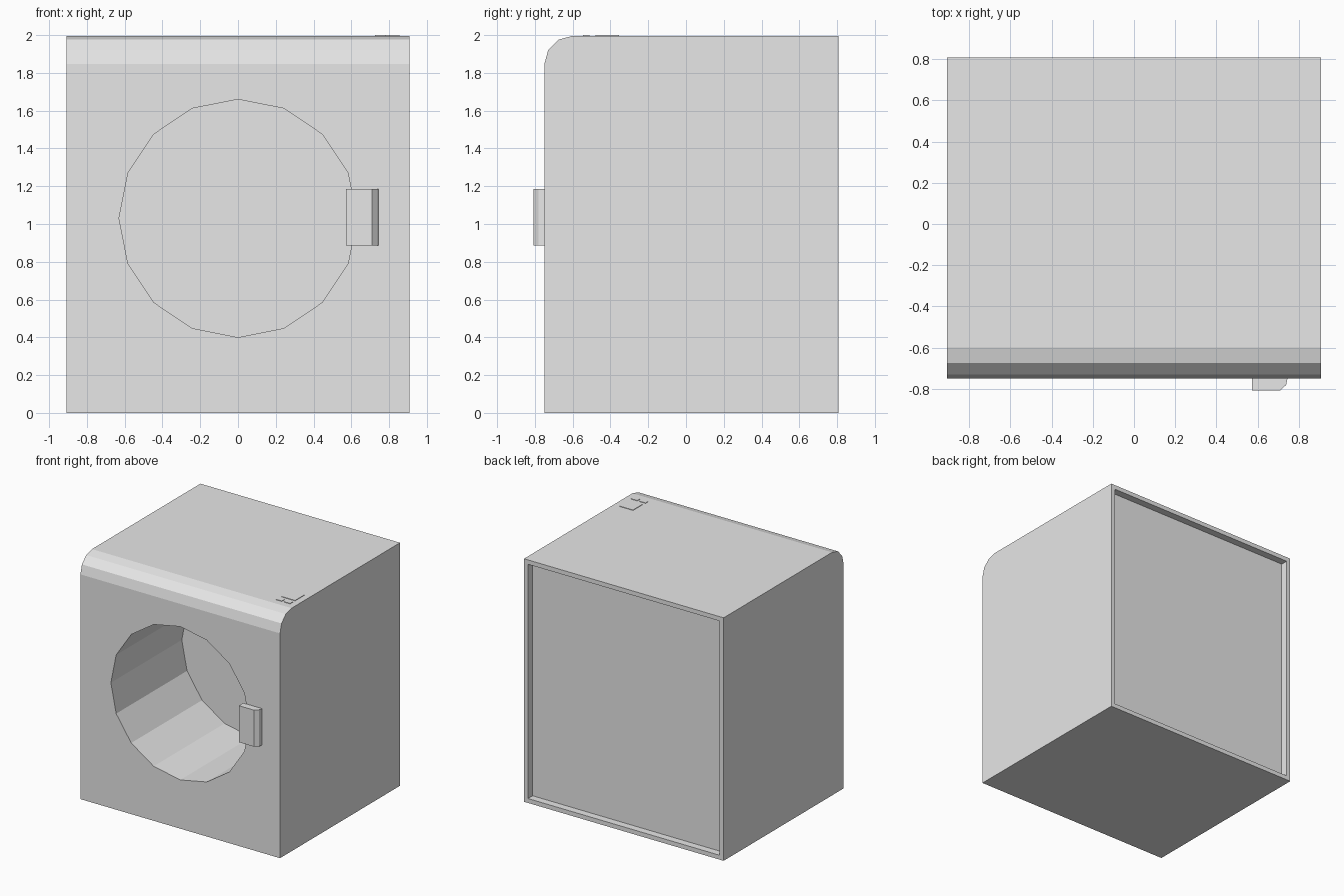
import bpy, bmesh
from math import pi
from mathutils import Matrix, Vector

cube = bpy.data.objects.get("Cube")
if cube:
    bpy.data.objects.remove(cube, do_unlink=True)

grey = bpy.data.materials.new("light grey")
grey.use_nodes = True
grey.diffuse_color = (0.8, 0.8, 0.8, 1)
grey.node_tree.nodes["Principled BSDF"].inputs["Base Color"].default_value = (0.8, 0.8, 0.8, 1)

FRONT, BACK, HALF, TOP = -0.75, 0.807, 0.907, 1.996


def finish(name, bm):
    bmesh.ops.recalc_face_normals(bm, faces=bm.faces)
    mesh = bpy.data.meshes.new(name)
    bm.to_mesh(mesh)
    bm.free()
    mesh.materials.append(grey)
    obj = bpy.data.objects.new(name, mesh)
    bpy.context.collection.objects.link(obj)
    return obj


def extrude_profile(points, offset):
    """Prism made by sweeping a flat outline along an offset."""
    bm = bmesh.new()
    face = bm.faces.new([bm.verts.new(p) for p in points])
    side = bmesh.ops.extrude_face_region(bm, geom=[face], use_keep_orig=True)["geom"]
    verts = [g for g in side if isinstance(g, bmesh.types.BMVert)]
    bmesh.ops.translate(bm, vec=Vector(offset), verts=verts)
    bmesh.ops.recalc_face_normals(bm, faces=bm.faces)
    return bm


# Cabinet: side outline with a rounded top front edge
outline = [(FRONT, 0), (BACK, 0), (BACK, TOP), (-0.6, TOP),
           (-0.675, 1.976), (-0.73, 1.92), (FRONT, 1.846)]
bm = extrude_profile([(-HALF, y, z) for y, z in outline], (2 * HALF, 0, 0))

# Recessed rear panel inside a narrow rim
rear = [f for f in bm.faces if f.normal.y > 0.99]
bmesh.ops.inset_region(bm, faces=rear, thickness=0.036, use_even_offset=True)
bmesh.ops.inset_region(bm, faces=rear, thickness=0, depth=-0.06)
cabinet = finish("cabinet", bm)

# Drum opening cut into the front
DEPTH, LEAD = 0.92, 0.1
bm = bmesh.new()
bmesh.ops.create_cone(
    bm, cap_ends=True, segments=16, radius1=0.63, radius2=0.63, depth=DEPTH + LEAD,
    matrix=Matrix.Translation((0, FRONT + (DEPTH - LEAD) / 2, 1.03)) @ Matrix.Rotation(pi / 2, 4, "X"))
cutter = finish("drum_cutter", bm)
cutter.hide_render = True
cut = cabinet.modifiers.new("drum opening", "BOOLEAN")
cut.operation = "DIFFERENCE"
cut.solver = "EXACT"
cut.object = cutter
bpy.context.view_layer.objects.active = cabinet
bpy.ops.object.modifier_apply(modifier=cut.name)
bpy.data.objects.remove(cutter, do_unlink=True)

# Door handle with a chamfered outer edge
grip = [(0.573, FRONT), (0.573, -0.807), (0.71, -0.807), (0.738, -0.78), (0.744, FRONT)]
finish("door_handle", extrude_profile([(x, y, 0.885) for x, y in grip], (0, 0, 0.3)))

# Control plates on the top: one display and two buttons
for name, x0, x1, y0, y1 in (("display_plate", 0.73, 0.855, -0.48, -0.355),
                             ("right_button", 0.725, 0.78, -0.545, -0.51),
                             ("left_button", 0.80, 0.855, -0.545, -0.51)):
    rect = [(x0, y0, TOP), (x1, y0, TOP), (x1, y1, TOP), (x0, y1, TOP)]
    finish(name, extrude_profile(rect, (0, 0, 2 - TOP)))
